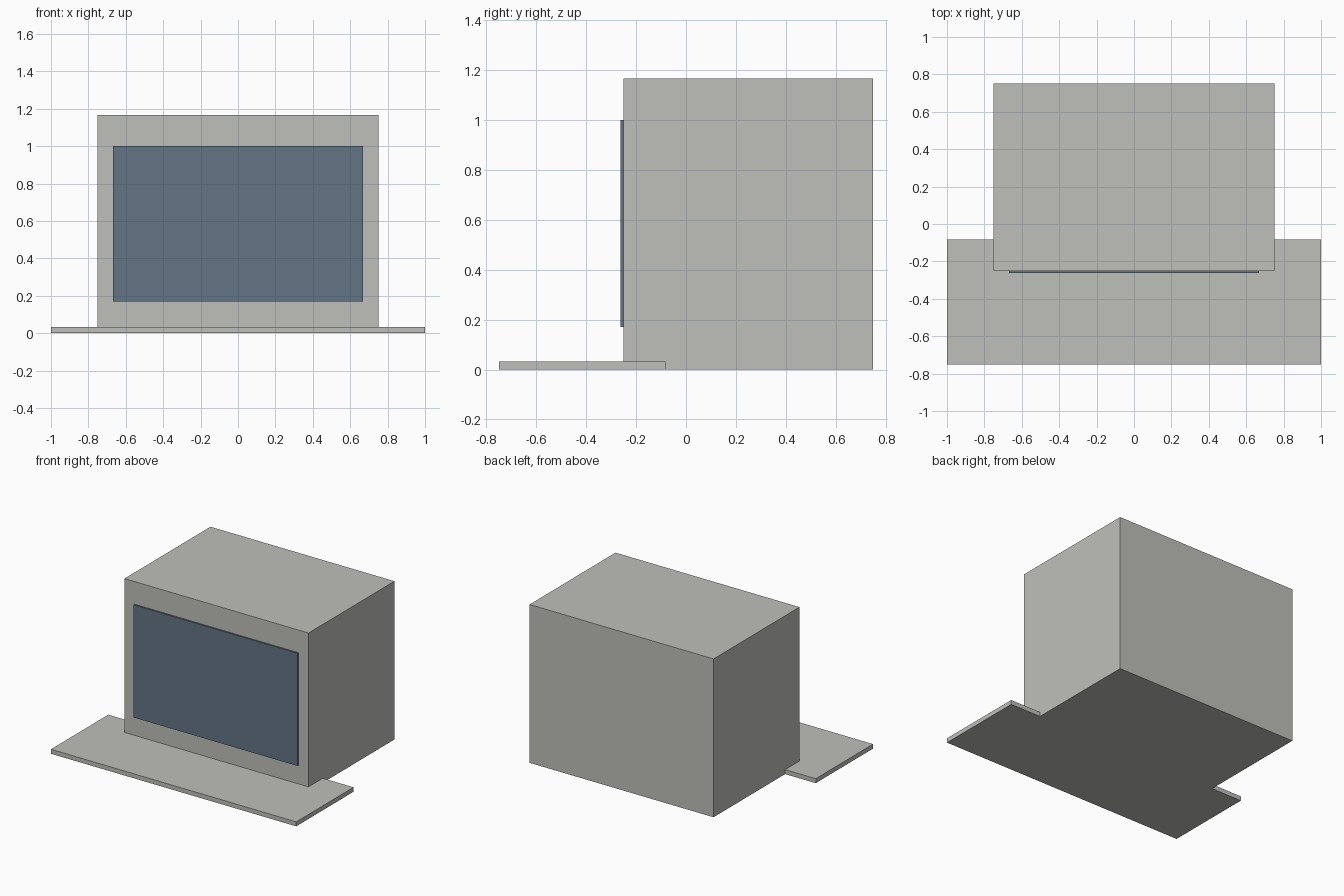
import bpy
from mathutils import Vector

if "Cube" in bpy.data.objects:
    bpy.data.objects.remove(bpy.data.objects["Cube"])


def material(name, rgb):
    m = bpy.data.materials.new(name)
    m.diffuse_color = (*rgb, 1.0)
    m.use_nodes = True
    m.node_tree.nodes["Principled BSDF"].inputs["Base Color"].default_value = m.diffuse_color
    return m


def box(name, lo, hi, mat):
    """Axis-aligned box between two corners."""
    lo, hi = Vector(lo), Vector(hi)
    bpy.ops.mesh.primitive_cube_add(size=1, location=(lo + hi) / 2)
    ob = bpy.context.object
    ob.name = name
    ob.scale = hi - lo
    bpy.ops.object.transform_apply(location=False, rotation=False, scale=True)
    ob.data.materials.append(mat)
    return ob


casing = material("warm grey", (0.52, 0.52, 0.49))
glass = material("slate blue", (0.125, 0.178, 0.235))

# Large cabinet standing on the ground
box("cabinet", (-0.75, -0.25, 0), (0.75, 0.75, 1.167), casing)
# Thin screen panel on the front of the cabinet
box("screen", (-0.667, -0.262, 0.17), (0.667, -0.25, 1.0), glass)
# Wide flat slab in front, running partly under the cabinet
box("front_slab", (-1, -0.75, 0), (1, -0.083, 0.033), casing)
